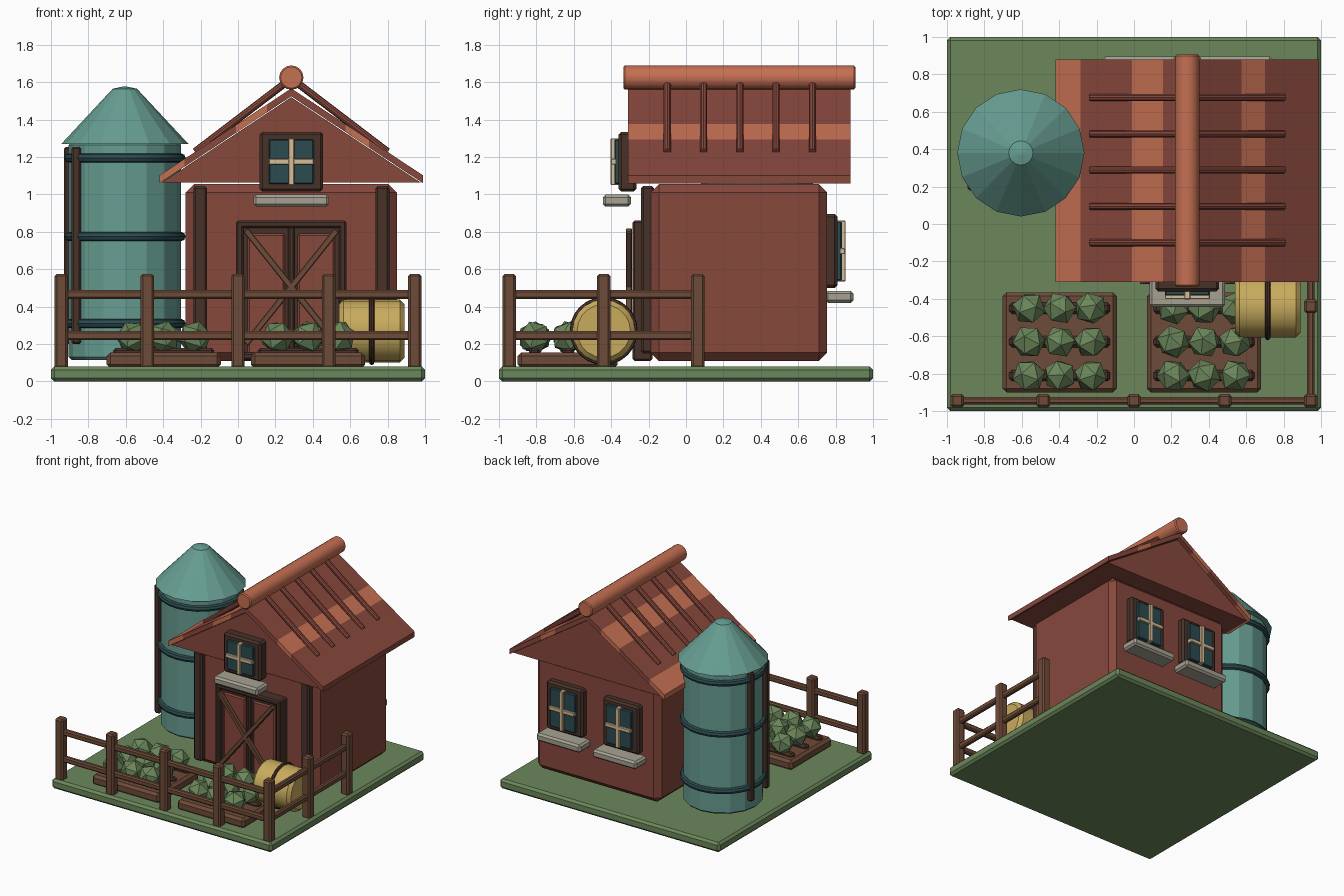
import bpy, bmesh, math, random
from mathutils import Vector

random.seed(4)
if "Cube" in bpy.data.objects:
    bpy.data.objects.remove(bpy.data.objects["Cube"], do_unlink=True)


def material(name, r, g, b):
    m = bpy.data.materials.new(name)
    m.use_nodes = True
    m.diffuse_color = (r, g, b, 1)
    m.node_tree.nodes["Principled BSDF"].inputs["Base Color"].default_value = (r, g, b, 1)
    return m


GREEN = material("leaf green", .15, .245, .105)
TEAL = material("silo teal", .135, .34, .285)
DARK_TEAL = material("dark teal", .025, .07, .08)
RED = material("barn red", .245, .065, .046)
ORANGE = material("roof orange", .56, .16, .085)
DARK = material("dark wood", .065, .032, .022)
WOOD = material("wood", .155, .07, .04)
STRAW = material("straw yellow", .58, .41, .11)
STONE = material("sill stone", .38, .36, .29)
CREAM = material("window cream", .68, .51, .31)


def finish(o, name, mat, bevel=0):
    o.name = name
    o.data.materials.append(mat)
    if bevel:
        b = o.modifiers.new("bevel", "BEVEL")
        b.width, b.segments, b.limit_method = bevel, 1, "ANGLE"
    return o


def smooth(o):
    bpy.context.view_layer.objects.active = o
    o.select_set(True)
    bpy.ops.object.shade_smooth_by_angle()
    o.select_set(False)


def box(name, mat, x, y, z, bevel=.01):
    """Box from (low, high) pairs on each axis."""
    bpy.ops.mesh.primitive_cube_add(size=1, location=[sum(p) / 2 for p in (x, y, z)])
    o = bpy.context.object
    for v in o.data.vertices:
        v.co = [c * (p[1] - p[0]) for c, p in zip(v.co, (x, y, z))]
    return finish(o, name, mat, bevel)


def rod(name, mat, a, b, r, sides=8, r2=None, bevel=0):
    """Cylinder or cone between two points."""
    a, b = Vector(a), Vector(b)
    bpy.ops.mesh.primitive_cone_add(vertices=sides, radius1=r, radius2=r if r2 is None else r2,
                                    depth=(b - a).length, location=(a + b) / 2,
                                    rotation=(b - a).to_track_quat("Z", "Y").to_euler())
    return finish(bpy.context.object, name, mat, bevel)


def ring(name, mat, loc, r, thick, rot=(0, 0, 0)):
    bpy.ops.mesh.primitive_torus_add(location=loc, rotation=rot, major_radius=r, minor_radius=thick,
                                     major_segments=24, minor_segments=8)
    smooth(finish(bpy.context.object, name, mat))


def mesh(name, bm, mats):
    bmesh.ops.recalc_face_normals(bm, faces=bm.faces)
    me = bpy.data.meshes.new(name)
    bm.to_mesh(me)
    o = bpy.data.objects.new(name, me)
    bpy.context.collection.objects.link(o)
    for m in mats:
        me.materials.append(m)
    return o


box("ground", GREEN, (-1, 1), (-1, 1), (0, .08), .018)

# Barn walls and corner boards
CX = .285
box("barn_walls", RED, (CX - .565, CX + .565), (-.19, .755), (.11, 1.055), .045)
for s in (-1, 1):
    c = CX + s * .487
    box("corner_board", DARK, (c - .037, c + .037), (-.24, -.17), (.15, 1.045), .012)

# Gable block under the roof
bm = bmesh.new()
rows = [[bm.verts.new((x, y, z)) for x, z in ((CX - .69, 1.065), (CX + .69, 1.065), (CX, 1.52))]
        for y in (-.285, .85)]
bm.faces.new(rows[0])
bm.faces.new(rows[1])
for i in range(3):
    j = (i + 1) % 3
    bm.faces.new((rows[0][i], rows[0][j], rows[1][j], rows[1][i]))
mesh("gable", bm, [RED])


def roof_z(d):
    return 1.567 - .66 * d


# Roof slopes in bands, some orange, with battens
for side, s, stops, orange in (("left", 1, (0, .29, .415, .705), (1,)),
                               ("right", -1, (0, .13, .295, .57, .705), (1, 3))):
    bm = bmesh.new()
    cuts = [[bm.verts.new((CX + s * d, y, roof_z(d) - t)) for y, t in
             ((-.31, 0), (.88, 0), (.88, .042), (-.31, .042))] for d in stops]
    for i, (a, b) in enumerate(zip(cuts, cuts[1:])):
        for k in range(4):
            n = (k + 1) % 4
            f = bm.faces.new((a[k], a[n], b[n], b[k]))
            f.material_index = int(i in orange)
    bm.faces.new(cuts[0])
    bm.faces.new(cuts[-1]).material_index = int(len(stops) - 2 in orange)
    mesh(side + "_roof", bm, [RED, ORANGE])
    for i in range(5):
        y = -.1 + i * .194
        smooth(rod(side + "_batten", RED, (CX + s * .02, y, 1.605), (CX + s * .515, y, 1.228), .02, 10))

smooth(rod("ridge", ORANGE, (CX, -.335, 1.625), (CX, .905, 1.625), .065, 16, bevel=.008))

# Barn door with frame, two leaves and crossed braces
box("door_back", DARK, (.02, .55), (-.25, -.18), (.11, .83))
for s in (-1, 1):
    c = CX + s * .275
    box("door_jamb", DARK, (c - .02, c + .02), (-.285, -.18), (.11, .86))
    c = CX + s * .134
    box("door_leaf", RED, (c - .1, c + .1), (-.265, -.2), (.14, .79))
    brace = box("door_brace", WOOD, (-.39, .39), (-.017, .017), (-.017, .017), .005)
    brace.location = (CX, -.305, .505)
    brace.rotation_euler = (0, s * math.atan2(.6, .48), 0)
for z in (.135, .84):
    box("door_rail", DARK, (.0, .57), (-.285, -.18), (z - .02, z + .02))
box("door_middle", DARK, (CX - .018, CX + .018), (-.28, -.2), (.12, .83))


def window(name, cx, wall, out, z0, z1, w, sill_w):
    """Framed window growing from a wall in direction out along y."""
    def span(a, b):
        return tuple(sorted((wall + out * a, wall + out * b)))
    h, cz = w / 2, (z0 + z1) / 2
    box(name + "_frame", DARK, (cx - h, cx + h), span(-.03, .065), (z0, z1), .015)
    g = h - .05
    box(name + "_glass", DARK_TEAL, (cx - g, cx + g), span(0, .088), (z0 + .04, z1 - .04), .006)
    box(name + "_upright", CREAM, (cx - .016, cx + .016), span(.05, .108), (z0 + .035, z1 - .035), .004)
    box(name + "_crossbar", CREAM, (cx - g, cx + g), span(.05, .106), (cz - .016, cz + .016), .004)
    box(name + "_sill", STONE, (cx - sill_w / 2, cx + sill_w / 2), span(0, .15), (z0 - .08, z0 - .015), .015)


window("loft_window", CX, -.295, -1, 1.015, 1.335, .34, .405)
for c in (CX - .255, CX + .255):
    window("back_window", c, .745, 1, .5, .895, .33, .4)

# Silo with hoops, cone roof and side rails
SX, SY = -.605, .38
rod("silo", TEAL, (SX, SY, .115), (SX, SY, 1.28), .3, 16, bevel=.015)
rod("silo_roof", TEAL, (SX, SY, 1.27), (SX, SY, 1.565), .34, 16, .065)
rod("silo_cap", TEAL, (SX, SY, 1.565), (SX, SY, 1.577), .065, 16, .01)
for z in (.31, .775, 1.195):
    ring("silo_hoop", DARK_TEAL, (SX, SY, z), .3, .025)
for dx, dy in ((-.26, -.18), (-.3, .07)):
    box("silo_rail", DARK, (SX + dx - .025, SX + dx + .025), (SY + dy - .02, SY + dy + .02), (.2, 1.255))

# Fence along the front and part of the left side
E = .945
posts = [(x, -E) for x in (-E, -.485, 0, .485, E)] + [(E, -.44), (E, .063)]
for x, y in posts:
    box("fence_post", WOOD, (x - .036, x + .036), (y - .036, y + .036), (.07, .575), .012)
for z in (.245, .465):
    box("front_fence_rail", WOOD, (-E, E), (-E - .02, -E + .02), (z - .024, z + .024))
    box("side_fence_rail", WOOD, (E - .02, E + .02), (-E, .063), (z - .024, z + .024))

# Vegetable beds with soil rows and leafy heads
for cx in (-.397, .375):
    box("garden_bed", WOOD, (cx - .305, cx + .305), (-.9, -.365), (.07, .155), .02)
    for y in (-.45, -.63, -.81):
        box("soil_row", DARK, (cx - .27, cx + .27), (y - .03, y + .03), (.13, .18), .015)
        for dx in (-.165, 0, .165):
            turn = [random.uniform(0, 6) for _ in range(3)]
            bpy.ops.mesh.primitive_ico_sphere_add(subdivisions=1, radius=.09,
                                                  location=(cx + dx, y, .235), rotation=turn)
            finish(bpy.context.object, "cabbage", GREEN)

# Hay bale with a strap
smooth(rod("hay_bale", STRAW, (.54, -.44, .27), (.89, -.44, .27), .168, 20, bevel=.025))
ring("bale_strap", DARK, (.715, -.44, .27), .168, .014, (0, math.pi / 2, 0))
